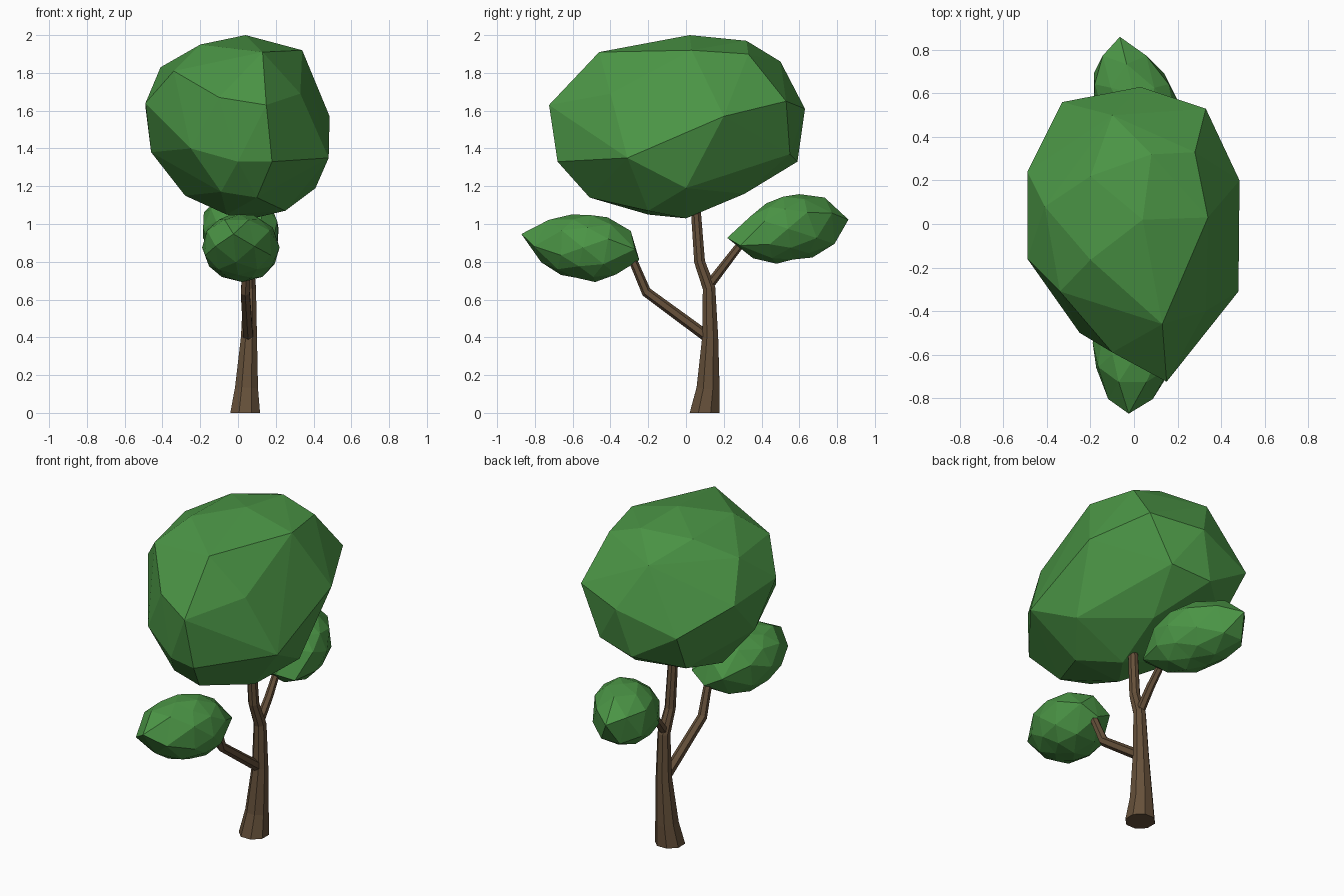
import bpy, bmesh
from math import atan2, cos, hypot, pi, radians, sin
from mathutils import Matrix, Vector

if "Cube" in bpy.data.objects:
    bpy.data.objects.remove(bpy.data.objects["Cube"])


def material(name, rgb):
    m = bpy.data.materials.new(name)
    m.diffuse_color = (*rgb, 1)
    m.use_nodes = True
    m.node_tree.nodes["Principled BSDF"].inputs["Base Color"].default_value = m.diffuse_color
    return m


LEAF = material("leaf_green", (0.07, 0.30, 0.06))
BARK = material("bark_brown", (0.13, 0.08, 0.042))


def finish(bm, name, mat):
    bmesh.ops.recalc_face_normals(bm, faces=bm.faces)
    mesh = bpy.data.meshes.new(name)
    bm.to_mesh(mesh)
    bm.free()
    mesh.materials.append(mat)
    ob = bpy.data.objects.new(name, mesh)
    bpy.context.collection.objects.link(ob)
    return ob


def limb(name, path, sides):
    """Tapered faceted tube through (x, y, z, radius) points."""
    bm = bmesh.new()
    pts = [Vector(p[:3]) for p in path]
    rings = []
    for i, p in enumerate(pts):
        t = (pts[min(i + 1, len(pts) - 1)] - pts[max(i - 1, 0)]).normalized()
        if p.z == 0:
            t = Vector((0, 0, 1))      # flat foot on the ground
        u = Vector((1, 0, 0))
        u = (u - t * u.dot(t)).normalized()
        v = t.cross(u)
        r = path[i][3]
        angles = [2 * pi * (k + 0.5) / sides for k in range(sides)]
        rings.append([bm.verts.new(p + r * (u * cos(a) + v * sin(a))) for a in angles])
    for a, b in zip(rings, rings[1:]):
        for k in range(sides):
            n = (k + 1) % sides
            bm.faces.new((a[k], a[n], b[n], b[k]))
    bm.faces.new(rings[0])
    bm.faces.new(rings[-1])
    return finish(bm, name, BARK)


def leaf_clump(name, outline, centre_x, half_x, skew, tilt):
    """Icosphere moulded so that its side view follows a (y, z) outline."""
    cy = (min(p[0] for p in outline) + max(p[0] for p in outline)) / 2
    cz = (min(p[1] for p in outline) + max(p[1] for p in outline)) / 2
    pts = [(y - cy, z - cz) for y, z in outline]

    def reach(dy, dz):
        # distance to the outline along a ray from the centre
        best = 0
        for (ay, az), (by, bz) in zip(pts, pts[1:] + pts[:1]):
            ey, ez = by - ay, bz - az
            det = dy * ez - dz * ey
            if abs(det) < 1e-9:
                continue
            t = (ay * ez - az * ey) / det
            s = (ay * dz - az * dy) / det
            if t > 0 and -1e-6 <= s <= 1 + 1e-6:
                best = max(best, t)
        return best

    bm = bmesh.new()
    # turned so that corners point along the clump's long axis
    turn = Matrix.Rotation(radians(tilt), 4, 'X') @ Matrix.Rotation(pi / 2, 4, 'Z')
    bmesh.ops.create_icosphere(bm, subdivisions=2, radius=1, matrix=turn)
    for v in bm.verts:
        x, y, z = v.co
        rho = hypot(y, z)
        a = atan2(z, y)
        r = rho * reach(cos(a), sin(a)) * 1.01
        dy, dz = r * cos(a), r * sin(a)
        v.co = (centre_x + half_x * x + skew * dy, cy + dy, cz + dz)
    return finish(bm, name, LEAF)


# Trunk and the two side branches
limb("trunk", [(0.038, 0.098, 0, 0.085), (0.045, 0.117, 0.13, 0.066),
               (0.058, 0.128, 0.40, 0.046), (0.062, 0.122, 0.66, 0.036),
               (0.055, 0.072, 0.80, 0.031), (0.05, 0.05, 1.10, 0.028)], 8)
limb("front_branch", [(0.055, 0.13, 0.39, 0.030), (0.038, -0.21, 0.64, 0.027),
                      (0.052, -0.295, 0.84, 0.022)], 6)
limb("rear_branch", [(0.06, 0.11, 0.66, 0.026), (0.06, 0.21, 0.79, 0.023),
                     (0.05, 0.31, 0.92, 0.020)], 6)

# Main crown: faceted hull through its corner points
CROWN = [
    # top
    (0.04, 0.02, 2.0), (0.34, 0.03, 1.92), (-0.20, -0.165, 1.95), (0.13, -0.46, 1.91),
    (0.08, 0.32, 1.97), (-0.20, 0.22, 1.94), (-0.10, 0.50, 1.86), (-0.41, 0.08, 1.83),
    # upper sides
    (-0.34, -0.31, 1.81), (0.15, -0.725, 1.63), (0.33, -0.40, 1.69), (-0.10, -0.59, 1.67),
    (-0.49, -0.16, 1.64), (-0.49, 0.24, 1.62), (0.485, 0.20, 1.57), (0.33, 0.53, 1.65),
    (0.03, 0.63, 1.61), (-0.33, 0.56, 1.50), (0.28, 0.33, 1.90),
    # lower sides
    (0.48, -0.31, 1.35), (0.18, -0.68, 1.33), (0.0, -0.64, 1.33), (-0.25, -0.50, 1.40),
    (-0.46, 0.0, 1.38), (0.19, 0.55, 1.37), (-0.05, 0.59, 1.33), (0.41, 0.0, 1.19),
    # underside
    (-0.09, -0.48, 1.17), (0.10, -0.51, 1.14), (-0.06, -0.20, 1.05), (0.08, 0.0, 1.03),
    (0.25, -0.20, 1.07), (-0.28, 0.05, 1.15), (-0.28, 0.40, 1.25), (0.12, 0.31, 1.16),
]
bm = bmesh.new()
verts = [bm.verts.new(p) for p in CROWN]
bmesh.ops.convex_hull(bm, input=verts)
bmesh.ops.delete(bm, geom=[v for v in bm.verts if not v.link_faces], context='VERTS')
finish(bm, "main_crown", LEAF)

# Small leaf clumps on the branches
leaf_clump("front_clump", [(-0.87, 0.95), (-0.73, 1.03), (-0.53, 1.06), (-0.40, 1.03),
                           (-0.26, 0.94), (-0.22, 0.84), (-0.31, 0.75), (-0.45, 0.69),
                           (-0.59, 0.71), (-0.72, 0.75), (-0.84, 0.88)],
           0.015, 0.205, 0.12, -39)
leaf_clump("rear_clump", [(0.22, 0.93), (0.37, 1.08), (0.53, 1.16), (0.72, 1.15),
                          (0.86, 1.02), (0.85, 0.92), (0.66, 0.82), (0.47, 0.79),
                          (0.32, 0.83), (0.24, 0.88)],
           0.015, 0.20, -0.25, -18)
